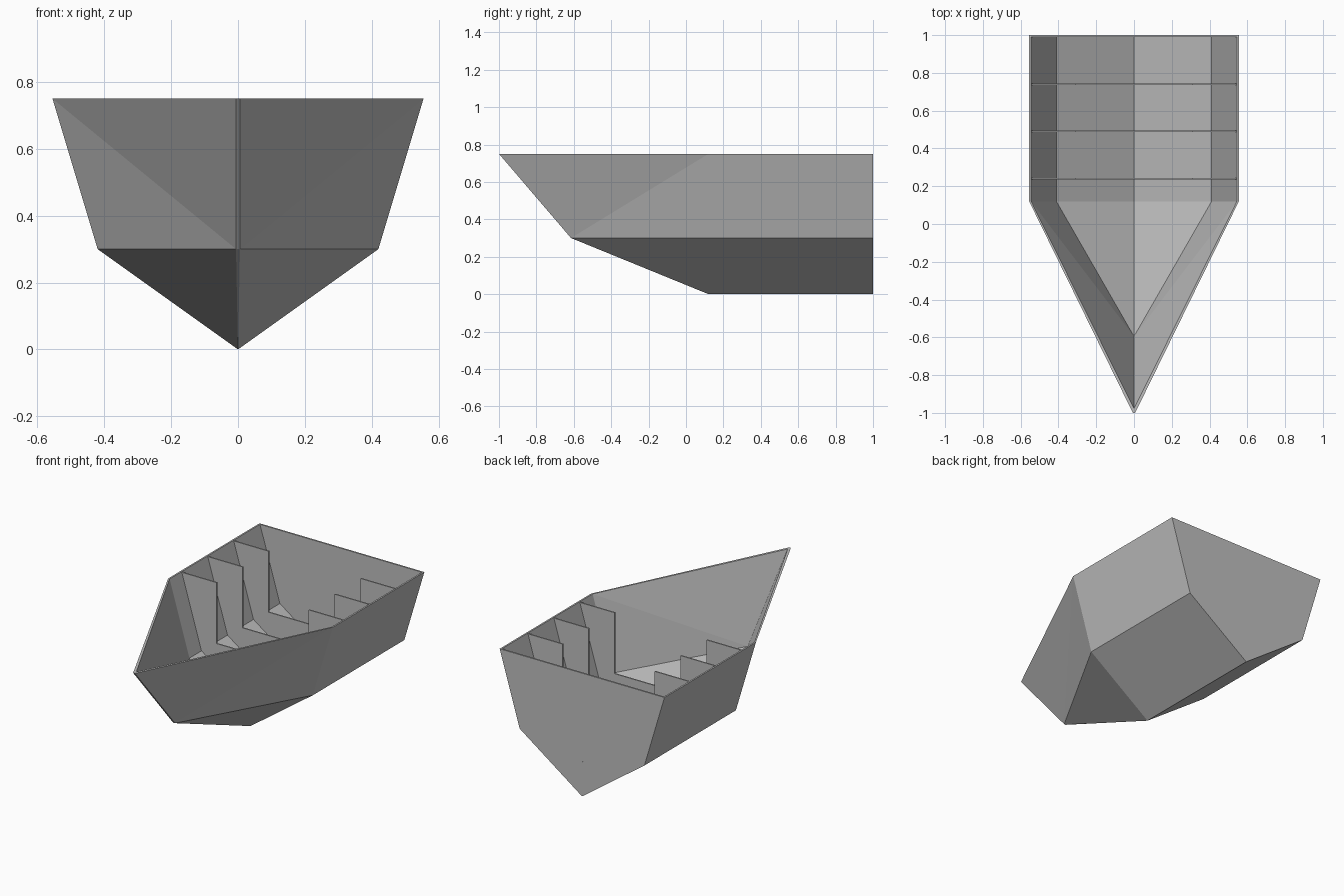
import bpy, bmesh

cube = bpy.data.objects.get("Cube")
if cube:
    bpy.data.objects.remove(cube, do_unlink=True)

GREY = (0.52, 0.52, 0.52, 1.0)
grey = bpy.data.materials.new("plain grey")
grey.use_nodes = True
grey.diffuse_color = GREY
grey.node_tree.nodes["Principled BSDF"].inputs["Base Color"].default_value = GREY


def finish(name, bm):
    bmesh.ops.remove_doubles(bm, verts=bm.verts[:], dist=0.0001)
    bmesh.ops.recalc_face_normals(bm, faces=bm.faces[:])
    mesh = bpy.data.meshes.new(name)
    bm.to_mesh(mesh)
    bm.free()
    mesh.materials.append(grey)
    obj = bpy.data.objects.new(name, mesh)
    bpy.context.collection.objects.link(obj)
    return obj


def add_face(bm, points):
    bm.faces.new([bm.verts.new(p) for p in points])


def flip(points):
    return [(-x, y, z) for x, y, z in points]


TOP = 0.75
MID_Y = 0.12


def skin(half_top, half_chine, chine_z, keel_z, stern_y, stem_x, stem_low, stem_high):
    """Named corner points of the left half of one hull skin."""
    return {
        "keel_aft": (0, stern_y, keel_z), "keel_mid": (0, MID_Y, keel_z),
        "chine_aft": (half_chine, stern_y, chine_z), "chine_mid": (half_chine, MID_Y, chine_z),
        "rim_aft": (half_top, stern_y, TOP), "rim_mid": (half_top, MID_Y, TOP),
        "stem_low": (stem_x, stem_low, chine_z), "stem_high": (stem_x, stem_high, TOP),
    }


outer = skin(0.555, 0.42, 0.30, 0.0, 1.0, 0.006, -0.615, -1.0)
inner = skin(0.545, 0.411, 0.304, 0.012, 0.99, 0.0, -0.595, -0.978)

PANELS = (
    "keel_aft keel_mid chine_mid chine_aft",
    "chine_aft chine_mid rim_mid rim_aft",
    "keel_mid stem_low chine_mid",
    "chine_mid stem_low rim_mid",
    "rim_mid stem_low stem_high",
)

# Hull: outer and inner skins, transom, stem and rim
bm = bmesh.new()
for pts in (outer, inner):
    for panel in PANELS:
        face = [pts[k] for k in panel.split()]
        add_face(bm, face)
        add_face(bm, flip(face))
    half = [pts["chine_aft"], pts["rim_aft"]]
    add_face(bm, [pts["keel_aft"]] + half + flip(half)[::-1])

low, high = outer["stem_low"], outer["stem_high"]
add_face(bm, [low, high] + flip([high, low]))
add_face(bm, [outer["keel_mid"], low] + flip([low]))

for a, b in (("rim_aft", "rim_mid"), ("rim_mid", "stem_high")):
    strip = [outer[a], outer[b], inner[b], inner[a]]
    add_face(bm, strip)
    add_face(bm, flip(strip))
ends = [outer["rim_aft"], inner["rim_aft"]]
add_face(bm, ends + flip(ends)[::-1])
add_face(bm, [high, inner["stem_high"]] + flip([high]))
finish("hull", bm)

# Three open-topped frames across the hull
for number, y in enumerate((0.24, 0.49, 0.74), 1):
    bm = bmesh.new()
    front = y - 0.004
    half = [(0.411, front, 0.304), (0.544, front, 0.746),
            (0.31, front, 0.746), (0.31, front, 0.375)]
    add_face(bm, [(0, front, 0.012)] + half + flip(half)[::-1])
    swept = bmesh.ops.extrude_face_region(bm, geom=bm.faces[:])
    moved = [v for v in swept["geom"] if isinstance(v, bmesh.types.BMVert)]
    bmesh.ops.translate(bm, verts=moved, vec=(0, 0.008, 0))
    finish(f"frame_{number}", bm)

# Tiny drain plug on the transom
bpy.ops.mesh.primitive_cylinder_add(vertices=8, radius=0.006, depth=0.004,
                                    location=(0, 0.999, 0.21), rotation=(1.5708, 0, 0))
plug = bpy.context.object
plug.name = "drain_plug"
plug.data.materials.append(grey)
